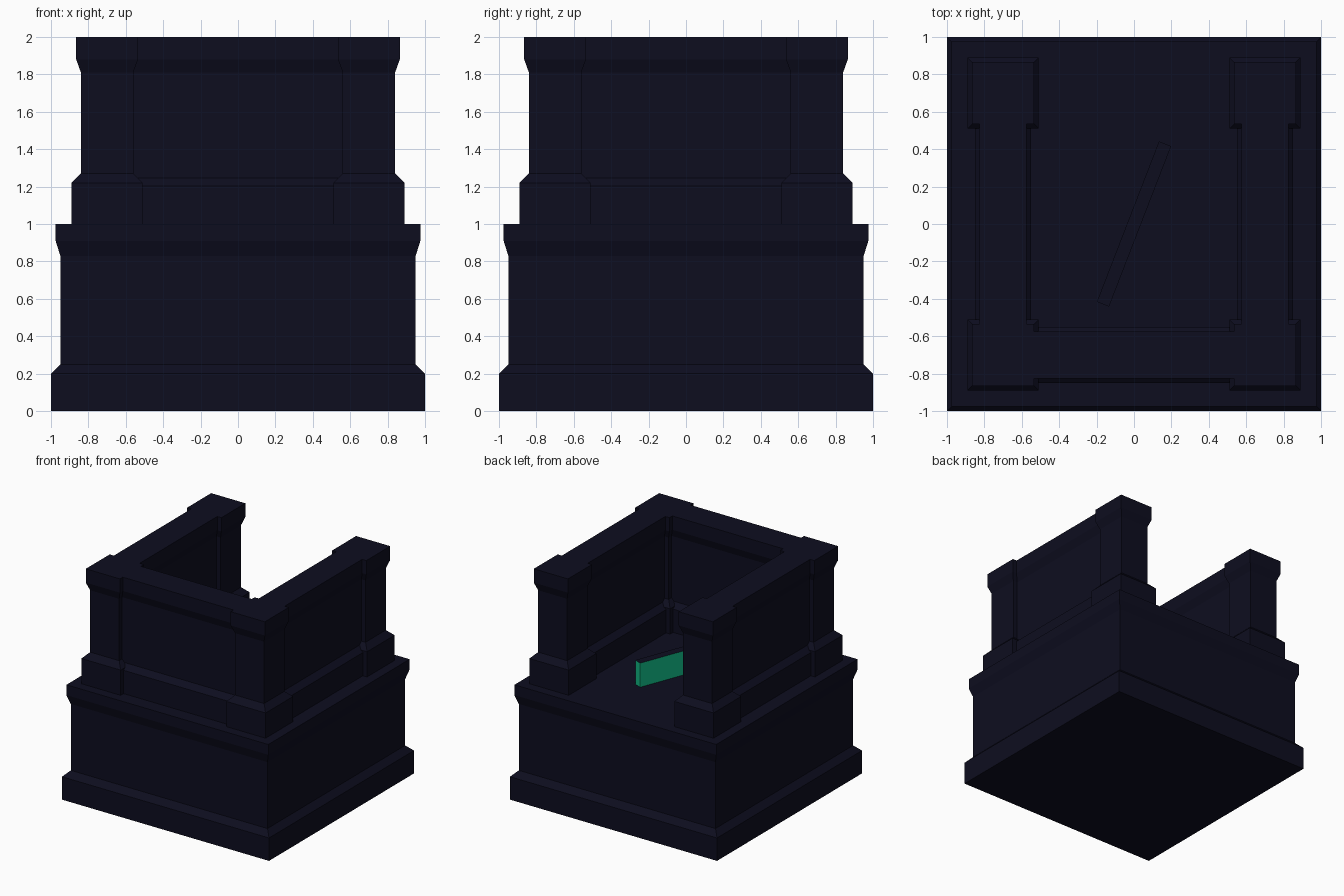
import bpy, bmesh, math

if "Cube" in bpy.data.objects:
    bpy.data.objects.remove(bpy.data.objects["Cube"])


def material(name, rgb):
    m = bpy.data.materials.new(name)
    m.diffuse_color = (*rgb, 1)
    m.use_nodes = True
    m.node_tree.nodes["Principled BSDF"].inputs["Base Color"].default_value = m.diffuse_color
    return m


NAVY = material("dark navy", (0.004, 0.004, 0.0137))
GREEN = material("emerald green", (0.0052, 0.46, 0.22))


def stacked_block(name, rings, mats, loc=(0, 0, 0), turn=0.0):
    """Solid made of stacked rectangles: rings of (half_x, half_y, z)."""
    bm = bmesh.new()
    loops = [[bm.verts.new((sx * hx, sy * hy, z))
              for sx, sy in ((-1, -1), (1, -1), (1, 1), (-1, 1))]
             for hx, hy, z in rings]
    for a, b in zip(loops, loops[1:]):
        for i in range(4):
            j = (i + 1) % 4
            bm.faces.new((a[i], a[j], b[j], b[i]))
    bm.faces.new(loops[0][::-1])
    bm.faces.new(loops[-1])
    bm.normal_update()
    # flat top may take the last material
    for f in bm.faces:
        if f.normal.z > 0.9:
            f.material_index = len(mats) - 1
    me = bpy.data.meshes.new(name)
    bm.to_mesh(me)
    bm.free()
    for m in mats:
        me.materials.append(m)
    ob = bpy.data.objects.new(name, me)
    ob.location = loc
    ob.rotation_euler.z = turn
    bpy.context.collection.objects.link(ob)
    return ob


# base plinth with foot moulding and cap moulding
base = [(1.0, 0), (1.0, 0.20), (0.95, 0.25), (0.95, 0.83), (0.975, 0.91), (0.975, 1.0)]
stacked_block("base_plinth", [(h, h, z) for h, z in base], [NAVY])

# four corner pillars
pillar = [(0.19, 1.0), (0.19, 1.22), (0.14, 1.27), (0.14, 1.81), (0.165, 1.88), (0.165, 2.0)]
for side, sx in (("left", -1), ("right", 1)):
    for end, sy in (("front", -1), ("back", 1)):
        stacked_block(f"{end}_{side}_pillar", [(h, h, z) for h, z in pillar],
                      [NAVY], (sx * 0.7, sy * 0.7, 0))

# three walls between the pillars, back left open
wall = [(0.15, 1.0), (0.15, 1.203), (0.10, 1.245), (0.10, 1.81), (0.125, 1.88), (0.125, 2.0)]
rings = [(0.57, h, z) for h, z in wall]
for name, loc, turn in (("front_wall", (0, -0.7, 0), 0),
                        ("left_wall", (-0.7, 0, 0), math.pi / 2),
                        ("right_wall", (0.7, 0, 0), math.pi / 2)):
    stacked_block(name, rings, [NAVY], loc, turn)

# glowing green bar on the floor, with a dark top
stacked_block("green_bar", [(0.46, 0.035, 1.0), (0.46, 0.035, 1.21)],
              [GREEN, NAVY], (0, 0, 0), math.atan2(0.93, 0.36))
